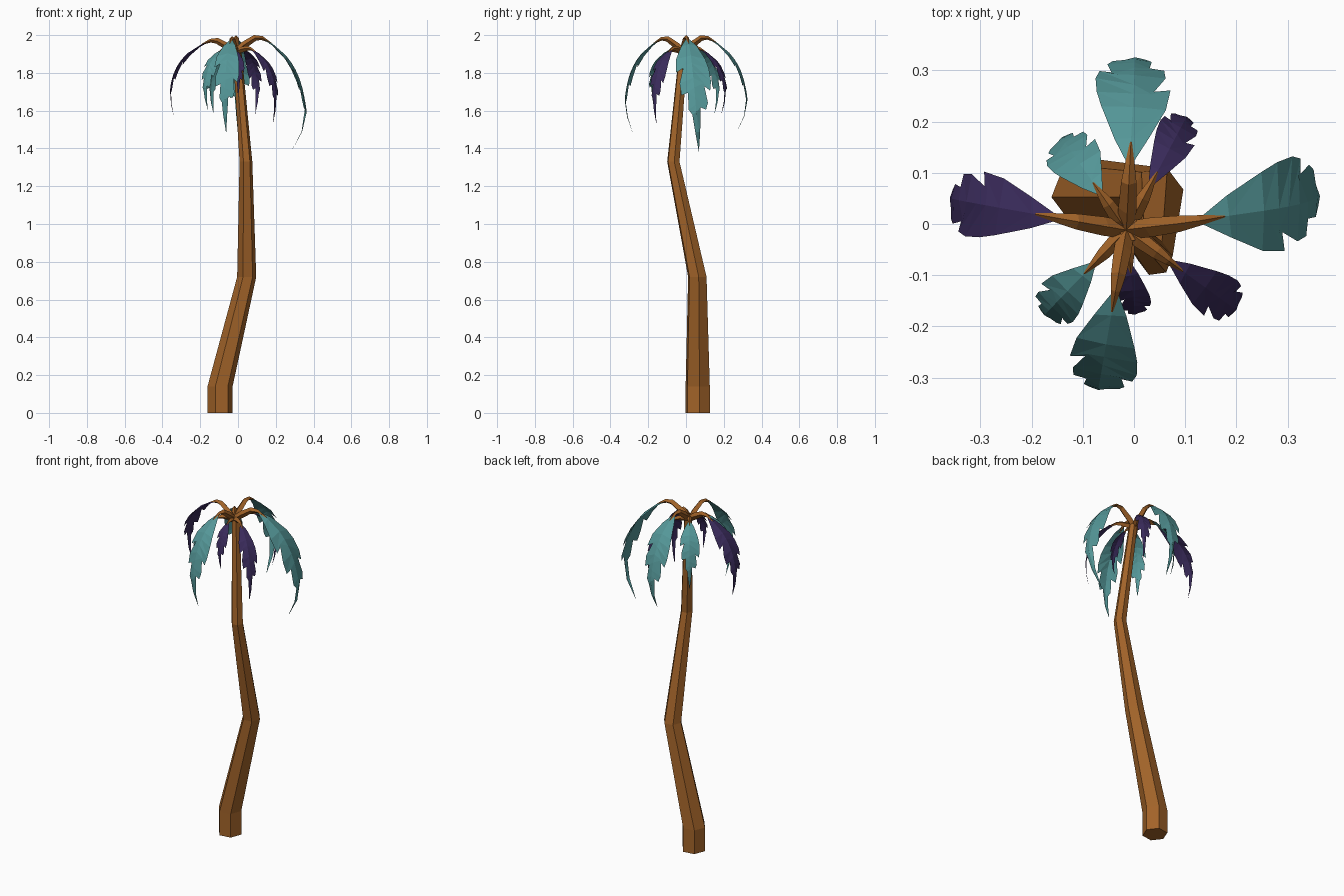
import bpy, math
from mathutils import Vector

if "Cube" in bpy.data.objects:
    bpy.data.objects.remove(bpy.data.objects["Cube"])

def material(name, rgb):
    m = bpy.data.materials.new(name)
    m.diffuse_color = (*rgb, 1)
    m.use_nodes = True
    m.node_tree.nodes["Principled BSDF"].inputs["Base Color"].default_value = m.diffuse_color
    return m

BROWN = material("bark", (0.36, 0.125, 0.022))
TEAL = material("teal_leaf", (0.09, 0.31, 0.315))
PURPLE = material("purple_leaf", (0.042, 0.024, 0.105))

def mesh_object(name, verts, faces, mat):
    me = bpy.data.meshes.new(name)
    me.from_pydata(verts, [], faces)
    me.validate()
    me.materials.append(mat)
    ob = bpy.data.objects.new(name, me)
    bpy.context.collection.objects.link(ob)
    return ob

def loft(name, rings, mat):
    n = len(rings[0])
    verts = [v for r in rings for v in r]
    faces = [(k*n + i, k*n + (i+1) % n, (k+1)*n + (i+1) % n, (k+1)*n + i)
             for k in range(len(rings) - 1) for i in range(n)]
    faces += [tuple(reversed(range(n))), tuple(range(len(verts) - n, len(verts)))]
    return mesh_object(name, verts, faces, mat)

# Crooked trunk: x, y, z, radius
TRUNK = [(-.095, .062, 0, .067), (-.095, .062, .14, .067), (.046, .06, .72, .051),
         (.042, -.067, 1.33, .034), (-.006, -.012, 1.93, .023)]
loft("trunk", [[Vector((x + r*math.cos(math.radians(60*i + 8)),
                        y + r*1.03*math.sin(math.radians(60*i + 8)), z)) for i in range(6)]
               for x, y, z, r in TRUNK], BROWN)

CROWN = Vector((-.015, -.012, 0))
# Frond arc: fraction of reach, fraction of drop
ARC = [(.28, 0), (.47, .03), (.70, .14), (.88, .31), (.98, .52), (1, .74)]
# Leaf rows: position on ridge, then (position, width) of each ragged edge
ROWS = [(1.5, (1.5, .04), (1.5, .04)),
        (2.3, (2.3, .45), (2.4, .5)),
        (3.1, (3.2, .85), (3.2, .9)),
        (3.5, (3.7, 1.0), (3.9, 1.0)),
        (3.8, (4.3, 1.05), (3.6, .5)),
        (4.2, (4.7, .95), (4.4, .85)),
        (4.6, (4.4, .6), (4.9, .8)),
        (5.0, (5.2, .75), (4.8, .4)),
        (5.3, (5.5, .6), (5.5, .45)),
        (5.6, (5.4, .28), (5.7, .25)),
        (6.3, (6.3, .15), (6.3, .15)),
        (7, (7, 0), (7, 0))]

def frond(name, az, reach, top, tip, width, mat, sway=0, tuck=.9):
    a = math.radians(az)
    out = Vector((math.cos(a), math.sin(a), 0))
    side = Vector((-math.sin(a), math.cos(a), 0))
    flat = [(0, 1.91)] + [(r*reach, top - d*(top - tip)) for r, d in ARC]
    flat.append((tuck*reach, tip))
    pts = [CROWN + out*r + side*sway*(k/7) + Vector((0, 0, z))
           for k, (r, z) in enumerate(flat)]

    def at(s):
        k = min(int(s), 6)
        t = s - k
        p0, p1, p2, p3 = (pts[max(0, min(7, k + j))] for j in (-1, 0, 1, 2))
        return .5*(2*p1 + (p2-p0)*t + (2*p0-5*p1+4*p2-p3)*t*t + (3*p1-p0-3*p2+p3)*t**3)

    def normal(s):
        return (at(min(7, s+.05)) - at(max(0, s-.05))).normalized().cross(side).normalized()

    # Tapered stem riding on the leaf
    rings = []
    size = .5 + reach*1.5
    for s, r in ((0, .016), (.5, .018), (1, .015), (1.5, .01), (2.2, .002)):
        up, c = normal(s), at(s)
        rings.append([c + (side*x + up*y)*r*size for x, y in ((1, 0), (0, 1), (-1, 0), (0, -1))])
    loft(name + "_stem", rings, BROWN)

    # Folded, notched leaf blade
    verts = []
    for s, left, right in ROWS:
        verts.append(at(s))
        for (e, w), sgn in ((left, 1), (right, -1)):
            verts.append(at(e) + (side*sgn - normal(e)*.2)*w*width)
    faces = []
    for k in range(len(ROWS) - 1):
        b, c = 3*k, 3*k + 3
        faces += [(b, c, c+1), (b, c+1, b+1), (b, c+2, c), (b, b+2, c+2)]
    mesh_object(name + "_leaf", verts, faces, mat)

# Four long fronds, then five shorter lower ones
frond("right_frond", 1, .375, 1.985, 1.38, .088, TEAL, .075, .79)
frond("back_frond", 87, .335, 1.985, 1.48, .072, TEAL, 0, .83)
frond("left_frond", 171, .35, 1.97, 1.56, .064, PURPLE, -.01, .94)
frond("front_frond", 260, .315, 1.98, 1.48, .066, TEAL, 0, .87)
frond("front_right_frond", -36, .265, 1.93, 1.53, .046, PURPLE, 0, .93)
frond("back_right_frond", 62, .25, 1.93, 1.58, .04, PURPLE)
frond("back_left_frond", 125, .22, 1.94, 1.58, .052, TEAL)
frond("front_left_frond", 226, .23, 1.93, 1.6, .047, TEAL)
frond("small_front_frond", -84, .165, 1.92, 1.67, .032, PURPLE)
